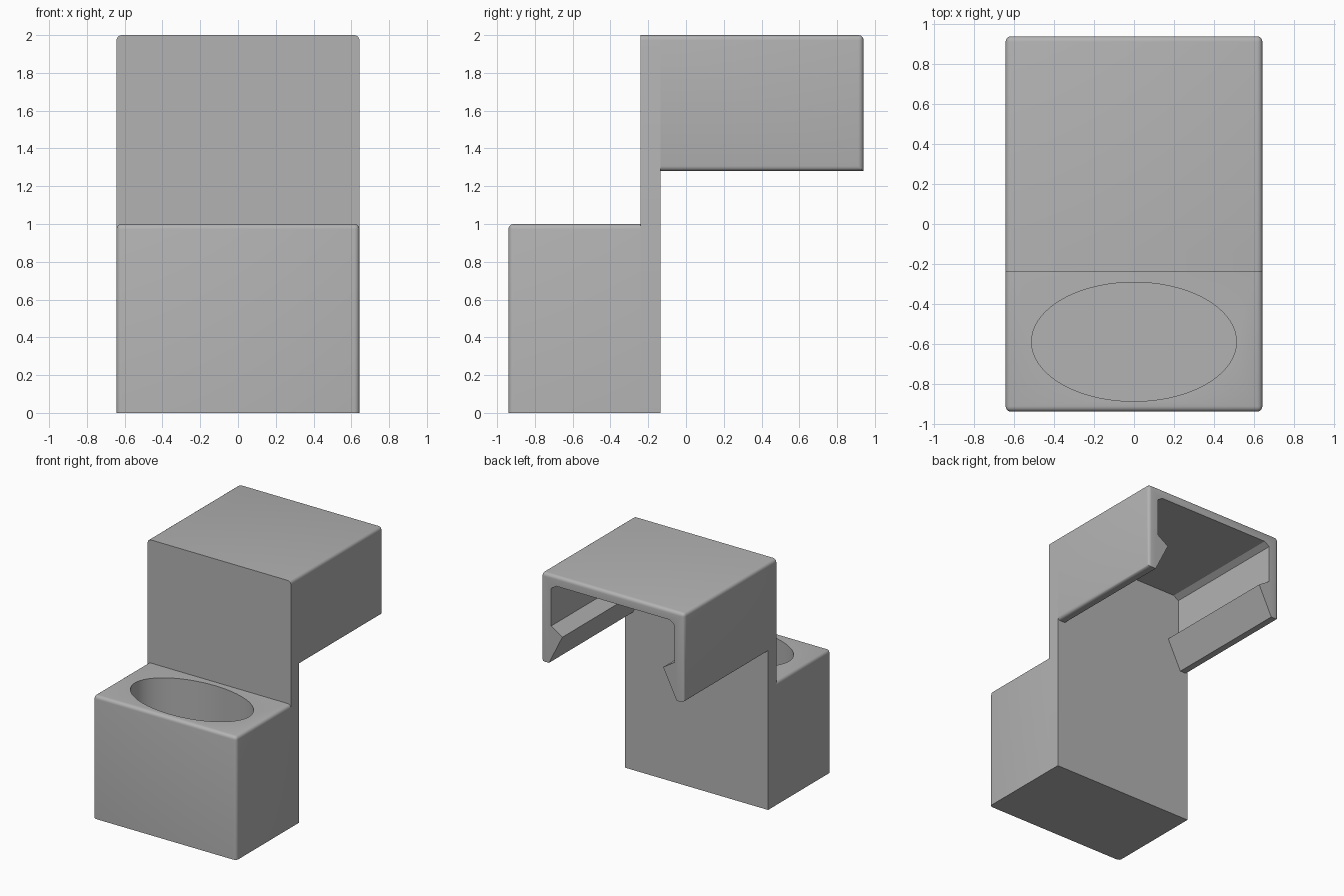
import bpy, bmesh, math
from mathutils import Matrix

cube = bpy.data.objects.get("Cube")
if cube:
    bpy.data.objects.remove(cube, do_unlink=True)

W, R = 0.643, 0.027            # half width, edge rounding
FRONT, STEP, PLATE, BACK = -0.94, -0.24, -0.135, 0.94

grey = bpy.data.materials.new("plain grey")
grey.use_nodes = True
colour = (0.45, 0.45, 0.45, 1)
grey.diffuse_color = colour
grey.node_tree.nodes["Principled BSDF"].inputs["Base Color"].default_value = colour


def finish(name, bm):
    bmesh.ops.recalc_face_normals(bm, faces=bm.faces)
    mesh = bpy.data.meshes.new(name)
    bm.to_mesh(mesh)
    bm.free()
    mesh.materials.append(grey)
    obj = bpy.data.objects.new(name, mesh)
    bpy.context.collection.objects.link(obj)
    return obj


def smooth(obj):
    bpy.ops.object.select_all(action="DESELECT")
    obj.select_set(True)
    bpy.context.view_layer.objects.active = obj
    bpy.ops.object.shade_smooth_by_angle(angle=math.radians(32))


def prism(name, profile, y0, y1, is_round):
    """Extrude an x-z profile along y and round the edges chosen by a rule."""
    bm = bmesh.new()
    face = bm.faces.new([bm.verts.new((x, y0, z)) for x, z in profile])
    out = bmesh.ops.extrude_face_region(bm, geom=[face])
    moved = [v for v in out["geom"] if isinstance(v, bmesh.types.BMVert)]
    bmesh.ops.translate(bm, verts=moved, vec=(0, y1 - y0, 0))
    edges = [e for e in bm.edges if is_round(e.verts[0].co, e.verts[1].co)]
    bmesh.ops.bevel(bm, geom=edges, offset=R, segments=4, profile=0.5,
                    affect="EDGES", clamp_overlap=True)
    return finish(name, bm)


def rect(z0, z1):
    return [(-W, z0), (W, z0), (W, z1), (-W, z1)]


def near(a, b):
    return abs(a - b) < 1e-4


def on_side(a, b):
    return near(abs(a.x), W) and near(a.x, b.x)


def on_top(a, b, z):
    return near(a.z, z) and near(b.z, z)


def at_y(a, b, y):
    return near(a.y, y) and near(b.y, y)


# Upright plate with rounded upper side edges
plate = prism("back_plate", rect(0, 2), STEP, PLATE,
              lambda a, b: on_side(a, b) and on_top(a, b, 2))

# Channel with chamfered inner corners and hooked lips
half = [(W, 2), (W, 1.28), (W - 0.07, 1.28), (W - 0.19, 1.52), (W - 0.09, 1.585),
        (W - 0.09, 1.89), (W - 0.135, 1.92)]
outline = half + [(-x, z) for x, z in reversed(half)]
clip = prism("clip_channel", outline, PLATE, BACK,
             lambda a, b: (on_side(a, b) and not near(a.y, b.y))
             or (at_y(a, b, BACK) and (on_side(a, b) or on_top(a, b, 2))))

# Front block, rounded except at the base and the plate
block = prism("holder_block", rect(0, 1), FRONT, STEP,
              lambda a, b: (on_top(a, b, 1) and not at_y(a, b, STEP))
              or (on_side(a, b) and at_y(a, b, FRONT)))

# Oval pocket cut into the block
bm = bmesh.new()
bmesh.ops.create_cone(bm, cap_ends=True, segments=72, radius1=1, radius2=1, depth=1,
                      matrix=Matrix.Translation((0, -0.59, 0.6))
                      @ Matrix.Diagonal((0.513, 0.298, 1, 1)))
cutter = finish("pocket_cutter", bm)
cutter.hide_render = True
cut = block.modifiers.new("pocket", "BOOLEAN")
cut.operation = "DIFFERENCE"
cut.solver = "EXACT"
cut.object = cutter
bpy.context.view_layer.objects.active = block
bpy.ops.object.modifier_apply(modifier=cut.name)
bpy.data.objects.remove(cutter, do_unlink=True)

for part in (plate, clip, block):
    smooth(part)
